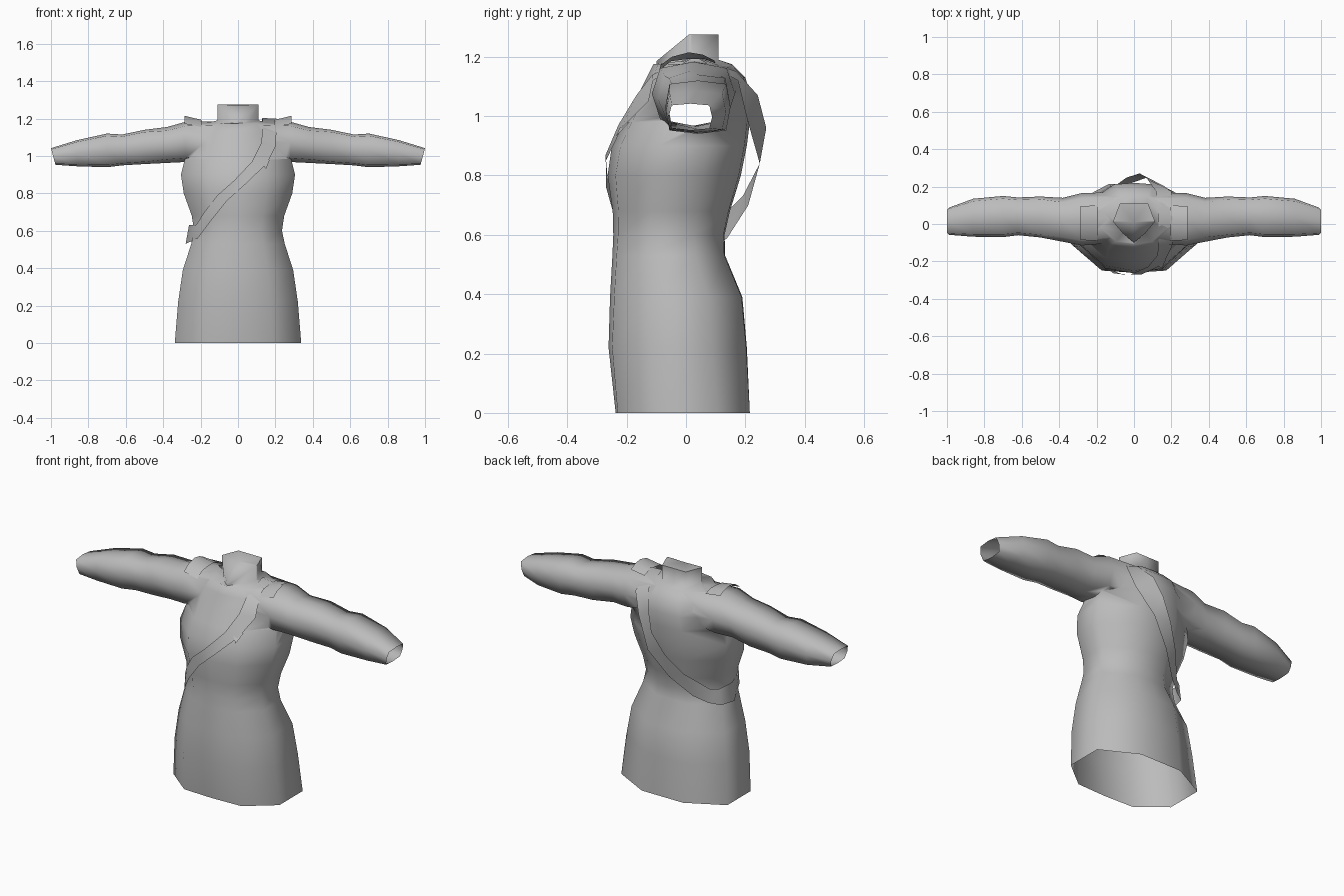
import bpy, bmesh, math
from mathutils import Vector
from mathutils.bvhtree import BVHTree

if "Cube" in bpy.data.objects:
    bpy.data.objects.remove(bpy.data.objects["Cube"])

grey = bpy.data.materials.new("grey_cloth")
grey.diffuse_color = (0.5, 0.5, 0.5, 1)
grey.use_nodes = True
grey.node_tree.nodes["Principled BSDF"].inputs["Base Color"].default_value = grey.diffuse_color


def make(name, verts, faces):
    mesh = bpy.data.meshes.new(name)
    mesh.from_pydata([tuple(v) for v in verts], [], faces)
    mesh.materials.append(grey)
    obj = bpy.data.objects.new(name, mesh)
    bpy.context.collection.objects.link(obj)
    bm = bmesh.new()
    bm.from_mesh(mesh)
    bmesh.ops.recalc_face_normals(bm, faces=bm.faces)
    bm.to_mesh(mesh)
    bm.free()
    return obj


def smooth(obj, angle):
    bpy.ops.object.select_all(action='DESELECT')
    obj.select_set(True)
    bpy.context.view_layer.objects.active = obj
    bpy.ops.object.shade_smooth_by_angle(angle=math.radians(angle))


def loft(name, rings, centres=(None, None)):
    """Closed tube through rings of equal length, with fanned ends."""
    n = len(rings[0])
    verts = [p for r in rings for p in r]
    faces = [(k * n + i, k * n + (i + 1) % n, (k + 1) * n + (i + 1) % n, (k + 1) * n + i)
             for k in range(len(rings) - 1) for i in range(n)]
    for k, centre in zip((0, len(rings) - 1), centres):
        verts.append(centre or sum((Vector(p) for p in rings[k]), Vector()) / n)
        faces += [(k * n + i, k * n + (i + 1) % n, len(verts) - 1) for i in range(n)]
    return make(name, verts, faces)


def outline(t):
    """Ten-sided body outline: boxy at the hem (t=0), rounder at the chest (t=1)."""
    half = [(1, .52 - .12 * t), (.39, 1 - .04 * t)]
    low = [(.54 - .01 * t, -.97 + .11 * t), (1, -.42 + .12 * t)]
    return (half + [(0, 1)] + [(-x, y) for x, y in reversed(half)]
            + [(-x, y) for x, y in reversed(low)] + [(0, -1)] + low)


# Torso and skirt: height, half width, front y, back y, roundness
body = [(0.0, .338, -.237, .215, 0), (.22, .32, -.261, .205, .2), (.39, .295, -.256, .19, .3),
        (.53, .25, -.248, .132, .4), (.6, .235, -.245, .13, .5), (.68, .247, -.247, .148, .6),
        (.8, .29, -.264, .185, .8), (.9, .305, -.25, .205, .9), (.98, .285, -.212, .215, 1),
        (1.06, .27, -.168, .22, 1), (1.13, .235, -.132, .2, .9), (1.175, .18, -.11, .155, .8)]
rings = [[(w * x, (f + b) / 2 + (b - f) / 2 * y, z) for x, y in outline(t)]
         for z, w, f, b, t in body]

# Five-cornered collar, level behind and sloping down at the front
rim = [(.11, .02), (.075, .11), (0, .11), (-.075, .11), (-.11, .02),
       (-.11, .01), (-.06, -.05), (0, -.1), (.06, -.05), (.11, .01)]
for top in (False, True):
    rings.append([(x, y, 1.275 - .09 * max(0, .01 - y) / .11 if top
                   else 1.19 - .018 * max(0, .01 - y) / .11) for x, y in rim])
tunic = loft("tunic", rings, (None, (0, .01, 1.273)))

# Sleeves: x, bottom z, top z, front y, back y
arm = [(.1, 1.0, 1.185, -.1, .17), (.28, .968, 1.183, -.115, .165),
       (.38, .963, 1.155, -.095, .14), (.5, .957, 1.14, -.072, .147),
       (.62, .95, 1.115, -.06, .142), (.7, .94, 1.12, -.07, .15),
       (.86, .945, 1.085, -.068, .135), (.988, .953, 1.042, -.058, .088)]


def sleeve_ring(side, x, lo, hi, f, b):
    corner = .8 if x < .45 else .87
    square = [(1, 0), (corner, corner), (0, 1), (-corner, corner),
              (-1, 0), (-corner, -corner), (0, -1), (corner, -corner)]
    return [(side * (x + (.012 * s if x > .95 else 0)),
             (f + b) / 2 + (b - f) / 2 * c, (lo + hi) / 2 + (hi - lo) / 2 * s)
            for c, s in square]


sleeves = loft("sleeves", [sleeve_ring(-1, *a) for a in reversed(arm)]
               + [sleeve_ring(1, *a) for a in arm])

# Join sleeves to the torso, then open the hem and cuffs
mod = tunic.modifiers.new("join", 'BOOLEAN')
mod.operation = 'UNION'
mod.solver = 'EXACT'
mod.object = sleeves
bpy.context.view_layer.objects.active = tunic
bpy.ops.object.modifier_apply(modifier=mod.name)
bpy.data.objects.remove(sleeves)
bm = bmesh.new()
bm.from_mesh(tunic.data)
ends = [f for f in bm.faces if all(v.co.z < .01 for v in f.verts)
        or all(abs(v.co.x) > .96 for v in f.verts)]
bmesh.ops.delete(bm, geom=ends, context='FACES')
tree = BVHTree.FromBMesh(bm)
bm.to_mesh(tunic.data)
bm.free()
smooth(tunic, 85)


def on_cloth(x, z, side, lift):
    hit = tree.ray_cast(Vector((x, side * 2, z)), Vector((0, -side, 0)))[0]
    return (x, (hit.y if hit else 0) + side * lift, z)


# Diagonal sash: upper edge x, z and lower edge x, z, plus lift off the cloth
front = [(.13, 1.14, .205, 1.12, .016), (.125, 1.07, .2, 1.05, .028),
         (.075, .97, .155, .96, .026), (-.02, .87, .04, .85, .02),
         (-.11, .79, -.06, .76, .02), (-.18, .70, -.14, .66, .022),
         (-.225, .63, -.215, .56, .025)]
back = [(-.215, .63, -.21, .55, .04), (-.12, .73, -.14, .59, .045),
        (-.04, .84, -.04, .70, .058), (.03, .96, .07, .84, .06),
        (.07, 1.07, .16, 1.0, .03), (.12, 1.15, .2, 1.12, .02)]
pairs = [((.13, .03, 1.203), (.205, .03, 1.2))]
for side, rows in ((-1, front), (1, back)):
    for ux, uz, lx, lz, lift in rows:
        pairs.append((on_cloth(ux, uz, side, lift), on_cloth(lx, lz, side, lift)))
    if side < 0:
        pairs.append(((-.262, -.04, .63), (-.28, -.04, .53)))
        pairs.append(((-.255, .06, .63), (-.268, .06, .54)))
n = len(pairs)
sash = make("sash", [p for pair in pairs for p in pair],
            [(2 * i, 2 * i + 1, (2 * i + 3) % (2 * n), (2 * i + 2) % (2 * n)) for i in range(n)])
smooth(sash, 60)

# Small loose fold hanging from the sash
make("sash_fold", [on_cloth(.12, .97, -1, .025), on_cloth(.17, .98, -1, .025),
                   on_cloth(.15, .93, -1, .03)], [(0, 1, 2)])

# Shoulder tabs
for side, name in ((-1, "left_shoulder_tab"), (1, "right_shoulder_tab")):
    profile = [(-.09, 1.155, 1.172), (-.05, 1.185, 1.2), (.01, 1.193, 1.215),
               (.06, 1.193, 1.207), (.1, 1.178, 1.188)]
    verts = []
    for y, inner, outer in profile:
        verts += [(side * .195, y, inner), (side * .285, y * .95, outer)]
    tab = make(name, verts, [(2 * i, 2 * i + 1, 2 * i + 3, 2 * i + 2) for i in range(4)])
    smooth(tab, 60)
